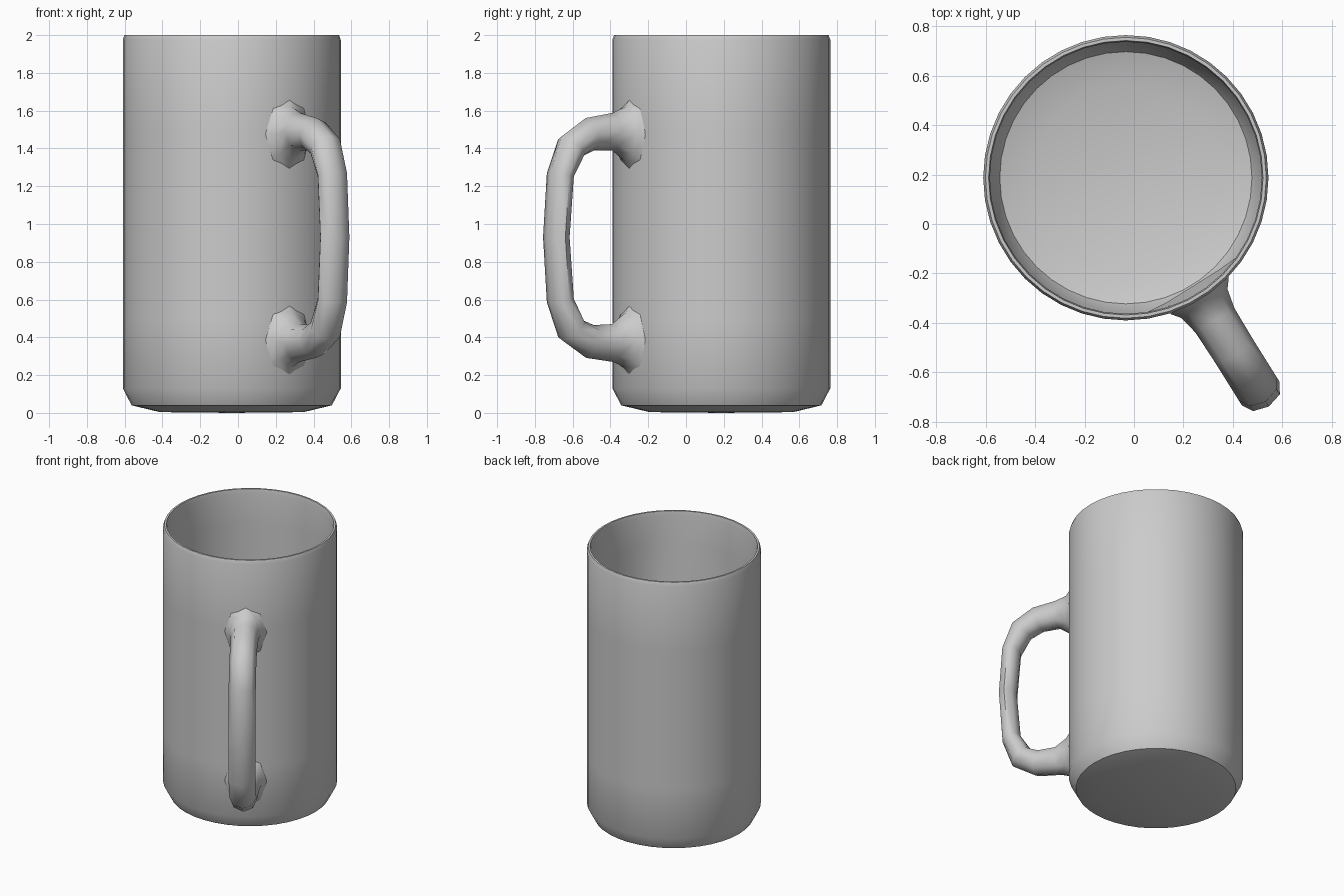
import bpy, bmesh
from math import cos, sin, pi, radians
from mathutils import Vector

if "Cube" in bpy.data.objects:
    bpy.data.objects.remove(bpy.data.objects["Cube"])

CENTER = Vector((-0.033, 0.187, 0))
OUT = Vector((cos(radians(-58)), sin(radians(-58)), 0))   # handle direction
SIDE = Vector((-OUT.y, OUT.x, 0))
UP = Vector((0, 0, 1))


def bridge(bm, a, b):
    n = len(a)
    for i in range(n):
        bm.faces.new((a[i], a[(i + 1) % n], b[(i + 1) % n], b[i]))


def finish(bm, name, angle):
    bmesh.ops.recalc_face_normals(bm, faces=bm.faces)
    mesh = bpy.data.meshes.new(name)
    bm.to_mesh(mesh)
    bm.free()
    obj = bpy.data.objects.new(name, mesh)
    bpy.context.collection.objects.link(obj)
    bpy.ops.object.select_all(action='DESELECT')
    obj.select_set(True)
    bpy.context.view_layer.objects.active = obj
    bpy.ops.object.shade_smooth_by_angle(angle=radians(angle))
    return obj


# Mug body: lathe of outer wall, rim, inner wall and floor
outer = [(0.38, 0.004), (0.53, 0.04), (0.577, 0.13), (0.577, 0.5), (0.577, 1.0),
         (0.577, 1.5), (0.577, 1.975), (0.568, 2.0)]
inner = [(0.555, 2.0), (0.55, 1.97), (0.55, 1.75), (0.55, 1.5), (0.55, 1.0),
         (0.55, 0.4), (0.55, 0.17), (0.51, 0.09), (0.38, 0.05)]
SEG = 40
bm = bmesh.new()
rings = []
for k, (r, z) in enumerate(outer + inner):
    ring = []
    for i in range(SEG):
        d = Vector((cos(2 * pi * i / SEG), sin(2 * pi * i / SEG), 0)) * r
        # inner wall is slightly flattened behind the handle
        if k >= len(outer) and 0.3 < z < 1.6 and d.dot(OUT) > 0.515:
            d -= OUT * (d.dot(OUT) - 0.515)
        ring.append(bm.verts.new(CENTER + d + UP * z))
    rings.append(ring)
for a, b in zip(rings, rings[1:]):
    bridge(bm, a, b)
for ring, z in ((rings[0], 0), (rings[-1], 0.045)):
    c = bm.verts.new(CENTER + UP * z)
    for i in range(SEG):
        bm.faces.new((ring[i], ring[(i + 1) % SEG], c))
finish(bm, "mug_body", 40)

# Handle: swept octagonal section; (distance, z, half width, half thickness)
path = [(0.562, 1.475, 0.14, 0.20), (0.60, 1.475, 0.11, 0.145), (0.68, 1.488, 0.093, 0.10),
        (0.82, 1.475, 0.09, 0.09), (0.935, 1.41, 0.09, 0.082), (1.005, 1.26, 0.09, 0.064),
        (1.03, 0.93, 0.09, 0.061),
        (1.005, 0.595, 0.09, 0.064), (0.935, 0.44, 0.09, 0.082), (0.82, 0.378, 0.09, 0.09),
        (0.68, 0.37, 0.093, 0.10), (0.60, 0.385, 0.11, 0.145), (0.562, 0.385, 0.14, 0.20)]
pts = [CENTER + OUT * d + UP * z for d, z, w, t in path]
bm = bmesh.new()
rings = []
for k, (d, z, w, t) in enumerate(path):
    if k < 2:
        tan = OUT
    elif k > len(path) - 3:
        tan = -OUT
    else:
        tan = (pts[k + 1] - pts[k - 1]).normalized()
    nrm = SIDE.cross(tan).normalized()
    rings.append([bm.verts.new(pts[k] + SIDE * (w * cos(pi * i / 4)) + nrm * (t * sin(pi * i / 4)))
                  for i in range(8)])
for a, b in zip(rings, rings[1:]):
    bridge(bm, a, b)
bm.faces.new(rings[0])
bm.faces.new(rings[-1])
finish(bm, "mug_handle", 60)
